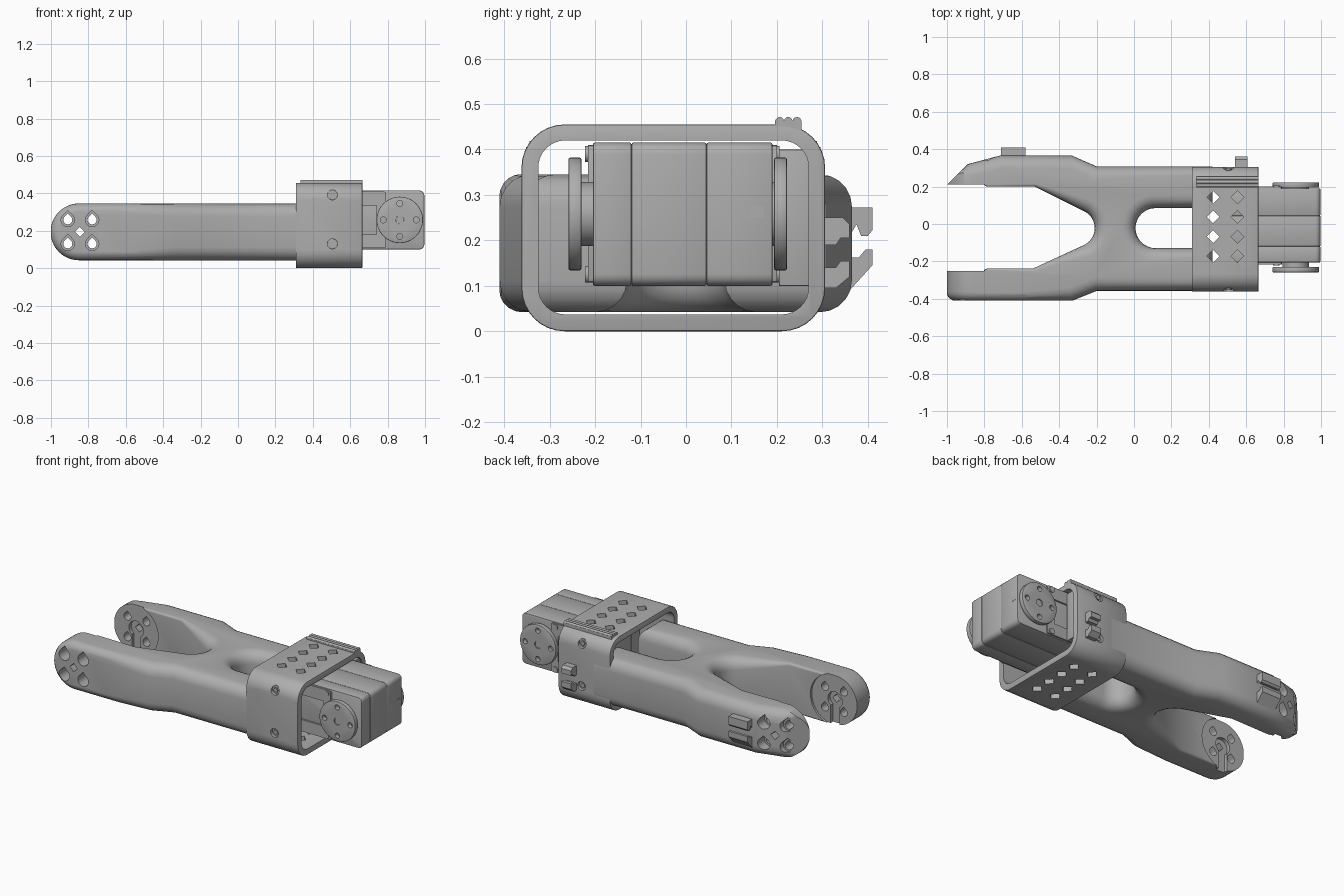
import bpy, bmesh, math
from mathutils import Vector

cube = bpy.data.objects.get("Cube")
if cube:
    bpy.data.objects.remove(cube, do_unlink=True)

GREY = (0.42, 0.42, 0.42, 1)
grey = bpy.data.materials.new("plain grey")
grey.use_nodes = True
grey.diffuse_color = GREY
grey.node_tree.nodes["Principled BSDF"].inputs["Base Color"].default_value = GREY

AXES = {"X": lambda u, v, w: (w, u, v),
        "Y": lambda u, v, w: (u, w, v),
        "Z": lambda u, v, w: (u, v, w)}


def prism(name, pts, lo, hi, axis, radius=0.0, steps=5):
    """Extrude an outline along an axis, with rounded rims."""
    pts = [Vector(p) for p in pts]
    n = len(pts)
    if sum(pts[i - 1].cross(pts[i]) for i in range(n)) < 0:
        pts.reverse()
    inward = []
    for i in range(n):
        a = (pts[i] - pts[i - 1]).normalized()
        b = (pts[(i + 1) % n] - pts[i]).normalized()
        na, nb = Vector((-a.y, a.x)), Vector((-b.y, b.x))
        inward.append((na + nb) / (1 + na.dot(nb)))
    rads = [radius(*p) if callable(radius) else radius for p in pts]
    turns = [math.pi / 2 * k / steps for k in range(steps + 1)] if max(rads) else [0]
    levels = [(-1, t) for t in reversed(turns)] + [(1, t) for t in turns]
    bm = bmesh.new()
    rings = []
    for side, t in levels:
        ring = []
        for p, d, r in zip(pts, inward, rads):
            q = p + d * r * (1 - math.cos(t))
            rim = r * (1 - math.sin(t))
            ring.append(bm.verts.new(AXES[axis](q.x, q.y, hi - rim if side > 0 else lo + rim)))
        rings.append(ring)
    for low, high in zip(rings, rings[1:]):
        for i in range(n):
            j = (i + 1) % n
            bm.faces.new((low[i], low[j], high[j], high[i]))
    bm.faces.new(rings[0])
    bm.faces.new(rings[-1])
    bmesh.ops.recalc_face_normals(bm, faces=bm.faces)
    me = bpy.data.meshes.new(name)
    bm.to_mesh(me)
    bm.free()
    me.materials.append(grey)
    ob = bpy.data.objects.new(name, me)
    bpy.context.collection.objects.link(ob)
    return ob


def arc(cu, cv, r, start, end, n=12):
    angles = [math.radians(start + (end - start) * i / n) for i in range(n + 1)]
    return [(cu + r * math.cos(a), cv + r * math.sin(a)) for a in angles]


def circle(cu, cv, r, n=32):
    return arc(cu, cv, r, 0, 360, n)[:-1]


def teardrop(cu, cv, r):
    return arc(cu, cv, r, 135, 405, 18) + [(cu, cv + r * 1.42)]


def diamond(cu, cv, r):
    return circle(cu, cv, r, 4)


def rect(u0, u1, v0, v1):
    return [(u0, v0), (u1, v0), (u1, v1), (u0, v1)]


def rounded(u0, u1, v0, v1, r, n=8):
    return (arc(u1 - r, v1 - r, r, 0, 90, n) + arc(u0 + r, v1 - r, r, 90, 180, n)
            + arc(u0 + r, v0 + r, r, 180, 270, n) + arc(u1 - r, v0 + r, r, 270, 360, n))


def select(ob):
    bpy.ops.object.select_all(action="DESELECT")
    ob.select_set(True)
    bpy.context.view_layer.objects.active = ob


def carve(ob, cutters, operation="DIFFERENCE"):
    select(ob)
    for cutter in cutters:
        mod = ob.modifiers.new("carve", "BOOLEAN")
        mod.solver = "EXACT"
        mod.operation = operation
        mod.object = cutter
        bpy.ops.object.modifier_apply(modifier=mod.name)
        bpy.data.objects.remove(cutter, do_unlink=True)


# Forked arm: an H-shaped outline with soft rims
ARM_LO, ARM_HI, MID = 0.042, 0.345, 0.194
outline = ([(-1, -.41), (-.33, -.41), (-.2, -.358), (.42, -.358), (.42, -.13)]
           + arc(.115, -.022, .107, 270, 90, 16)
           + [(.42, .085), (.42, .308), (-.2, .308), (-.33, .365), (-.72, .365),
              (-.89, .32), (-1, .21), (-1, .2), (-.53, .2)]
           + arc(-.31, -.022, .1, 63, -63)
           + [(-.54, -.238), (-1, -.238)])
arm = prism("forked_arm", outline, ARM_LO, ARM_HI, "Z",
            lambda u, v: .004 if u < -.95 else .015 if u < -.5 and -.3 < v < .25 else .07)
tip = arc(-.85, MID, .152, 90, 270, 24) + [(.6, MID - .152), (.6, MID + .152)]
carve(arm, [prism("tip_shape", tip, -.411, .43, "Y", .05)], "INTERSECT")

# Fork ends: joint pockets, keyhole slots, screw holes
cuts = [prism("pocket", circle(-.85, MID, .16, 48), -.252, .212, "Y"),
        prism("keyhole", arc(-.85, MID, .05, -53, 233, 20) + [(-.88, 0), (-.82, 0)],
              -.275, .235, "Y"),
        prism("centre_hole", diamond(-.845, MID, .026), -.6, .6, "Y")]
for x in (-.91, -.78):
    for z in (.13, .258):
        cuts.append(prism("hole", teardrop(x, z, .024), -.6, .6, "Y"))
        cuts.append(prism("front_bore", teardrop(x, z, .036), -.6, -.33, "Y"))
        cuts.append(prism("back_bore", teardrop(x, z, .036), .29, .6, "Y"))
carve(arm, cuts)

# Sleeve: hollow rounded band around the motor
sleeve = prism("sleeve", rounded(-.362, .306, .0, .455, .095), .31, .665, "X", .004, 2)
cuts = [prism("sleeve_bore", rounded(-.325, .27, .037, .42, .06), .2, .8, "X")]
for x in (.423, .553):
    for y in (-.172, -.068, .038, .143):
        cuts.append(prism("vent", diamond(x, y, .034), -.2, .7, "Z"))
for z in (.13, .392):
    cuts.append(prism("screw_bore", circle(.505, z, .027, 24), -.6, .6, "Y"))
carve(sleeve, cuts)
for z in (.13, .392):
    for name, y in (("front", -.344), ("back", .276)):
        prism(name + "_sleeve_screw", circle(.505, z, .0265, 24), y, y + .012, "Y")
        prism(name + "_sleeve_screw_head", circle(.505, z, .015, 6), y - .008, y + .02, "Y")

# Ribbed ridge on the sleeve and thick inner back wall
prism("ridge_base", rect(.196, .254, .44, .464), .335, .665, "X")
for y in (.206, .225, .244):
    prism("ridge_rib", circle(y, .462, .0095, 12), .335, .665, "X")
prism("inner_wall", rect(.205, .285, .1, .4), .43, .655, "X", .004, 2)

# Cable clips: pairs of facing hooks
def clip(name, x0, x1, upper, lower):
    prism(name + "_upper_hook", upper, x0, x1, "X")
    prism(name + "_lower_hook", lower, x0, x1, "X")


clip("arm_clip", -.71, -.58,
     [(.34, .21), (.34, .272), (.41, .272), (.41, .222), (.4, .21), (.385, .21), (.375, .235), (.36, .21)],
     [(.34, .09), (.36, .09), (.41, .145), (.41, .18), (.395, .18), (.38, .162), (.34, .162)])
clip("sleeve_clip", .54, .607,
     [(.295, .19), (.295, .25), (.345, .25), (.36, .235), (.36, .205), (.34, .205), (.33, .19)],
     [(.295, .095), (.33, .095), (.36, .12), (.36, .155), (.34, .155), (.33, .14), (.295, .14)])

# Motor: three case sections whose rims leave fine seams
for name, y0, y1 in (("front", -.205, -.12), ("middle", -.12, .045), ("back", .045, .19)):
    prism("motor_case_" + name, rounded(.46, .996, .1, .415, .026, 4), y0, y1, "Y", .004, 2)
prism("motor_cable_socket", rect(.14, .172, .25, .276), .9, .998, "X")

# Motor side brackets, rails and bosses
for name, y0, y1 in (("front", -.216, -.2), ("back", .185, .2)):
    frame = prism(name + "_bracket", rounded(.5, .79, .107, .41, .01, 2), y0, y1, "Y")
    carve(frame, [prism("opening", rect(.52, .74, .18, .335), -.5, .5, "Y")])
    for z in (.125, .39):
        prism(name + "_boss", circle(.76, z, .018, 20), y0 - .006, y1 + .006, "Y")

# Round output horns on both sides
for name, h0, h1, d0, d1 in (("front", -.232, -.2, -.259, -.23), ("back", .185, .196, .194, .222)):
    prism(name + "_horn_hub", circle(.865, .258, .07), h0, h1, "Y")
    horn = prism(name + "_horn", circle(.865, .258, .124, 48), d0, d1, "Y", .004, 2)
    cuts = [prism("pin", circle(.865 + dx, .258 + dz, .016, 16), -.5, .5, "Y")
            for dx, dz in ((.088, 0), (-.088, 0), (0, .088), (0, -.088))]
    cuts.append(prism("axle", circle(.865, .258, .022, 20), -.5, .5, "Y"))
    carve(horn, cuts)
    prism(name + "_horn_screw", circle(.865, .258, .0215, 20), d0 + .006, d1 - .006, "Y")

# Smooth shading with crisp edges
for ob in bpy.context.collection.objects:
    if ob.type == "MESH" and ob.data.materials and ob.data.materials[0] == grey:
        select(ob)
        bpy.ops.object.shade_smooth_by_angle(angle=math.radians(32))
bpy.ops.object.select_all(action="DESELECT")
